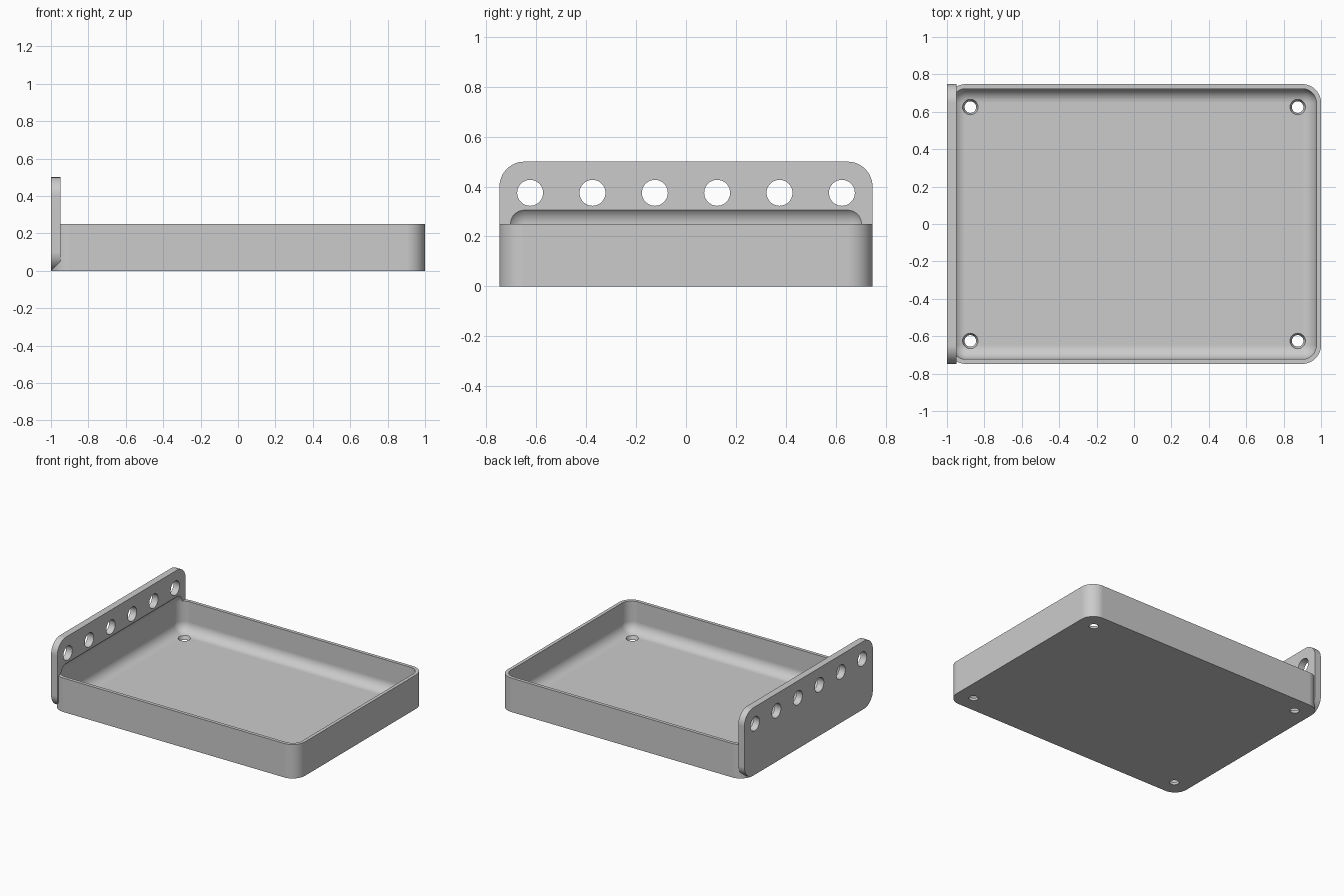
import bpy, bmesh, math
from mathutils import Matrix, Vector

if "Cube" in bpy.data.objects:
    bpy.data.objects.remove(bpy.data.objects["Cube"], do_unlink=True)

HALF_Y = 0.748   # half of the tray's depth
WALL = 0.025     # wall and floor thickness
RADIUS = 0.1     # outer corner radius

grey = bpy.data.materials.new("plain grey")
grey.use_nodes = True
grey.diffuse_color = (0.6, 0.6, 0.6, 1)
grey.node_tree.nodes["Principled BSDF"].inputs["Base Color"].default_value = grey.diffuse_color


def finish(name, bm):
    bmesh.ops.recalc_face_normals(bm, faces=bm.faces)
    mesh = bpy.data.meshes.new(name)
    bm.to_mesh(mesh)
    bm.free()
    mesh.materials.append(grey)
    obj = bpy.data.objects.new(name, mesh)
    bpy.context.collection.objects.link(obj)
    return obj


def rounded_box(name, low, high, radius, axis=None):
    """Box with rounded edges: only those along the axis, or all of them."""
    low, high = Vector(low), Vector(high)
    bm = bmesh.new()
    bmesh.ops.create_cube(bm, size=1)
    for v in bm.verts:
        v.co = (low + high) / 2 + v.co * (high - low)
    edges = [e for e in bm.edges if axis is None
             or abs((e.verts[0].co - e.verts[1].co)[axis]) > 1e-4]
    bmesh.ops.bevel(bm, geom=edges, offset=radius, segments=12,
                    profile=0.5, affect='EDGES')
    return finish(name, bm)


def drills(name, centres, r_start, r_end, depth, axis):
    """Row of round cutters along the axis."""
    turn = Matrix.Rotation(math.pi / 2, 4, 'Y') if axis == 'X' else Matrix()
    bm = bmesh.new()
    for c in centres:
        bmesh.ops.create_cone(bm, cap_ends=True, segments=40, radius1=r_start,
                              radius2=r_end, depth=depth,
                              matrix=Matrix.Translation(c) @ turn)
    return finish(name, bm)


def combine(target, other, operation):
    mod = target.modifiers.new(operation.lower(), 'BOOLEAN')
    mod.operation, mod.object, mod.solver = operation, other, 'EXACT'
    bpy.context.view_layer.objects.active = target
    bpy.ops.object.modifier_apply(modifier=mod.name)
    bpy.data.objects.remove(other, do_unlink=True)


# Tray block with rounded upright corners, joined to the upright end plate
tray = rounded_box("tray", (-1, -HALF_Y, 0), (1, HALF_Y, 0.25), RADIUS, axis=2)
plate = rounded_box("end_plate", (-1, -HALF_Y, 0), (-0.95, HALF_Y, 0.5), RADIUS, axis=0)
combine(tray, plate, 'UNION')

# Softly rounded hollow, which also bites into the end plate
inner = HALF_Y - WALL
hollow = rounded_box("hollow", (-1 + WALL, -inner, WALL), (1 - WALL, inner, 0.325),
                     RADIUS - WALL)
combine(tray, hollow, 'DIFFERENCE')

# Row of six holes through the end plate
row = [(-0.975, -0.625 + 0.25 * i, 0.375) for i in range(6)]
combine(tray, drills("plate_holes", row, 0.052, 0.052, 0.2, 'X'), 'DIFFERENCE')

# Four tapered screw holes in the floor
corners = [(x, y, WALL / 2) for x in (-0.875, 0.875) for y in (-0.625, 0.625)]
combine(tray, drills("screw_holes", corners, 0.026, 0.046, 0.05, 'Z'), 'DIFFERENCE')

# Smooth fillets, crisp edges, flat large faces
bpy.ops.object.select_all(action='DESELECT')
tray.select_set(True)
bpy.context.view_layer.objects.active = tray
bpy.ops.object.shade_smooth_by_angle(angle=math.radians(25))
weighted = tray.modifiers.new("flat_faces", 'WEIGHTED_NORMAL')
weighted.keep_sharp = True
